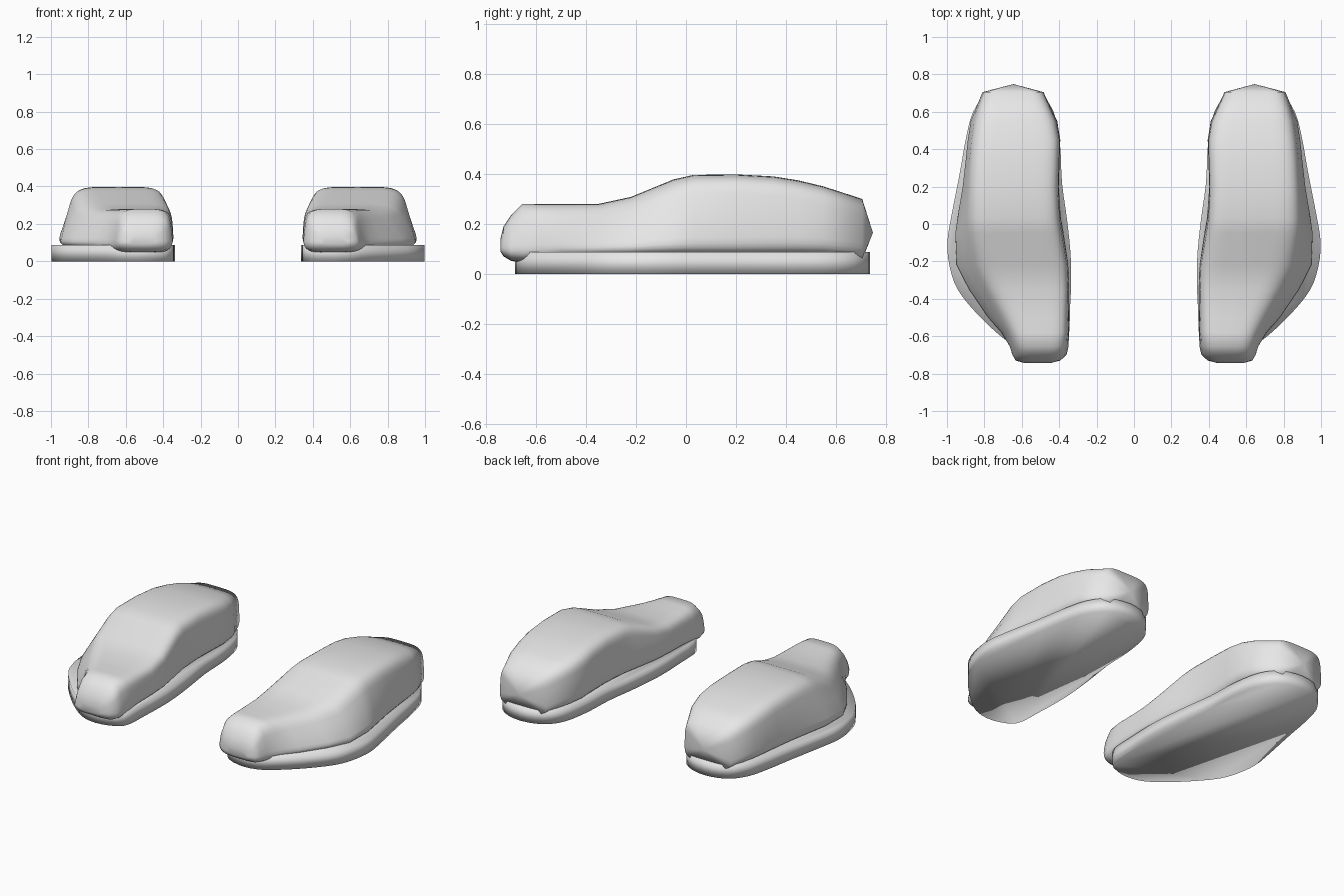
import bpy, bmesh, math
from mathutils import Vector

cube = bpy.data.objects.get("Cube")
if cube:
    bpy.data.objects.remove(cube)

grey = bpy.data.materials.new("light_grey")
grey.use_nodes = True
grey.diffuse_color = (0.8, 0.8, 0.8, 1)
grey.node_tree.nodes["Principled BSDF"].inputs["Base Color"].default_value = (0.8, 0.8, 0.8, 1)

# Left sole outline (x, y), running from the toe round the outer side
SOLE = [(.48, -.68), (.60, -.67), (.70, -.61), (.83, -.49), (.94, -.355),
        (.985, -.23), (.998, -.10), (.975, .05), (.93, .28), (.90, .45),
        (.86, .60), (.78, .70), (.645, .736), (.51, .70), (.43, .60),
        (.395, .42), (.385, .22), (.355, .0), (.336, -.22), (.342, -.45),
        (.36, -.62)]

# Upper stations: y, base inner x, base outer x, top inner x, top outer x,
# bottom z, top z, corner roundness
UPPER = [(-.743, .44, .60, .45, .56, .09, .14, .6),
         (-.73, .385, .645, .41, .61, .07, .19, .6),
         (-.70, .35, .665, .38, .62, .052, .235, .55),
         (-.655, .34, .68, .37, .63, .045, .28, .52),
         (-.58, .34, .73, .36, .65, .055, .28, .48),
         (-.50, .34, .81, .36, .68, .065, .28, .45),
         (-.35, .34, .915, .355, .76, .07, .28, .4),
         (-.22, .345, .98, .36, .83, .07, .308, .38),
         (-.05, .37, .98, .39, .865, .07, .378, .36),
         (.03, .385, .965, .40, .875, .07, .396, .36),
         (.20, .40, .93, .405, .875, .07, .398, .36),
         (.35, .395, .91, .40, .87, .07, .39, .38),
         (.45, .39, .90, .40, .86, .07, .374, .4),
         (.55, .405, .885, .42, .845, .07, .35, .42),
         (.705, .48, .815, .49, .80, .055, .30, .45)]
HEEL_TIP = Vector((.645, .748, .165))
ARC = 36


def finish(name, bm, side, angle):
    """Place on one side, fix normals and make the object."""
    for v in bm.verts:
        v.co.x *= side
    bmesh.ops.recalc_face_normals(bm, faces=bm.faces)
    mesh = bpy.data.meshes.new(name)
    bm.to_mesh(mesh)
    bm.free()
    mesh.materials.append(grey)
    obj = bpy.data.objects.new(name, mesh)
    bpy.context.collection.objects.link(obj)
    bpy.ops.object.select_all(action='DESELECT')
    obj.select_set(True)
    bpy.context.view_layer.objects.active = obj
    bpy.ops.object.shade_smooth_by_angle(angle=math.radians(angle))


def smooth_loop(points, steps=3):
    """Closed curve through the points."""
    pts = [Vector(p) for p in points]
    n, out = len(pts), []
    for i in range(n):
        a, b, c, d = (pts[(i + k) % n] for k in (-1, 0, 1, 2))
        for s in range(steps):
            t = s / steps
            out.append(b + (c - a) * t / 2 + (a * 2 - b * 5 + c * 4 - d) * t * t / 2
                       + (b * 3 - a - c * 3 + d) * t ** 3 / 2)
    return out


def bridge(bm, a, b):
    n = len(a)
    for i in range(n):
        j = (i + 1) % n
        bm.faces.new((a[i], a[j], b[j], b[i]))


def sole(side, name):
    """Straight-walled slab with softly shaded edges."""
    bm = bmesh.new()
    outline = smooth_loop(SOLE)
    rings = [[bm.verts.new((p.x, p.y, z)) for p in outline] for z in (0, .087)]
    bridge(bm, *rings)
    for ring in rings:
        bm.faces.new(ring)
    finish(name, bm, side, 120)


def power(value, exponent):
    return math.copysign(abs(value) ** exponent, value)


def upper(side, name):
    bm = bmesh.new()
    rings = []
    for y, xi, xo, ti, to, zb, zt, roundness in UPPER:
        ring = []
        # Rounded box section, tapering from the base width to the top width
        for k in range(ARC):
            a = math.tau * k / ARC
            u = power(math.cos(a), roundness)
            v = (1 + power(math.sin(a), roundness)) / 2
            left, right = xi + (ti - xi) * v, xo + (to - xo) * v
            x = (left + right) / 2 + (right - left) / 2 * u
            ring.append(bm.verts.new((x, y, zb + (zt - zb) * v)))
        rings.append(ring)
    for a, b in zip(rings, rings[1:]):
        bridge(bm, a, b)
    bm.faces.new(rings[0])
    # Pointed heel cap
    tip = bm.verts.new(HEEL_TIP)
    last = rings[-1]
    for i in range(len(last)):
        bm.faces.new((last[i], last[(i + 1) % len(last)], tip))
    finish(name, bm, side, 100)


for side, label in ((1, "left"), (-1, "right")):
    sole(side, label + "_sole")
    upper(side, label + "_upper")
